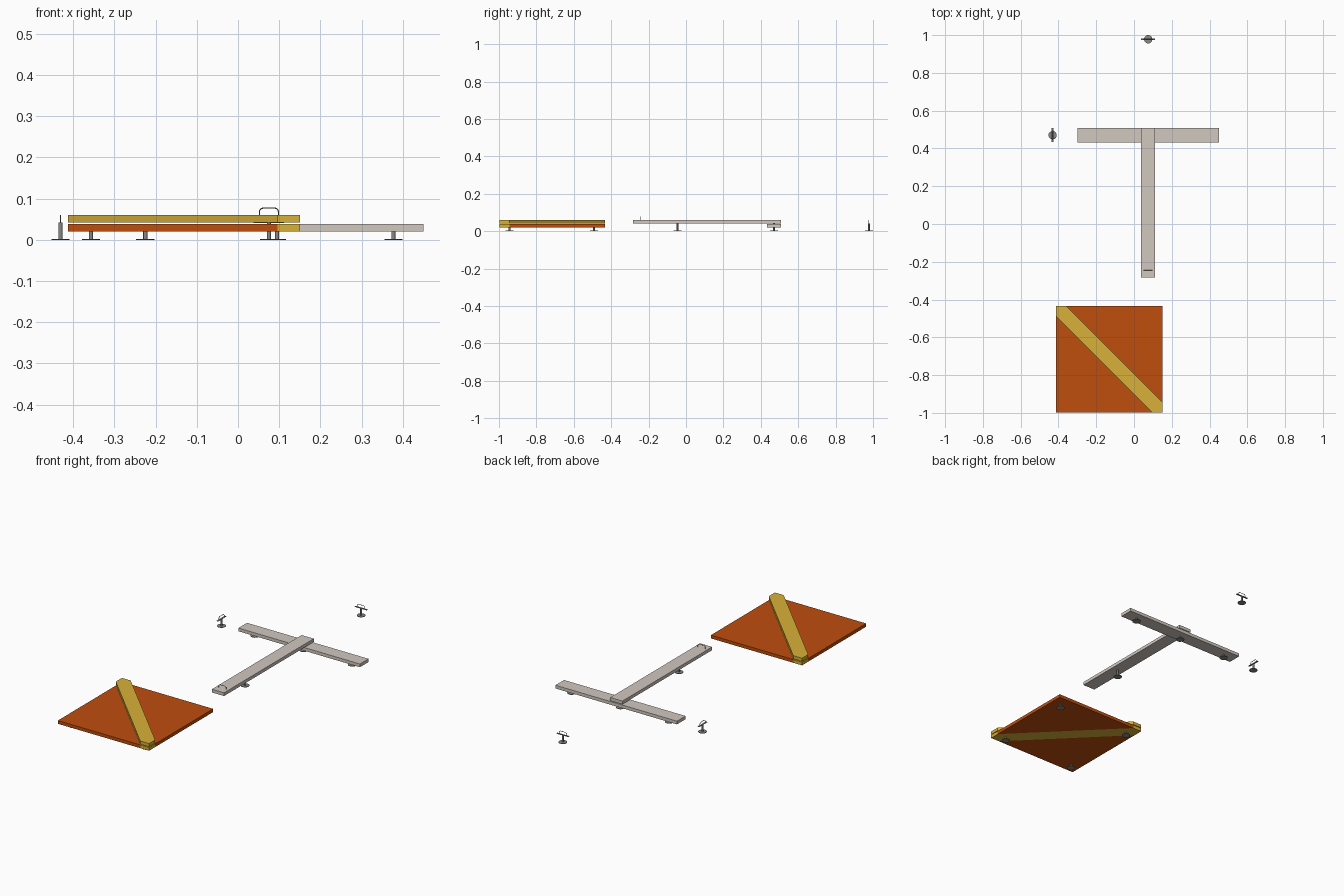
import bpy, bmesh
from math import sin, cos, pi

if "Cube" in bpy.data.objects:
    bpy.data.objects.remove(bpy.data.objects["Cube"])


def material(name, rgb):
    m = bpy.data.materials.new(name)
    m.diffuse_color = (*rgb, 1)
    m.use_nodes = True
    m.node_tree.nodes["Principled BSDF"].inputs["Base Color"].default_value = m.diffuse_color
    return m


ORANGE = material("orange_paint", (0.52, 0.075, 0.004))
YELLOW = material("yellow_paint", (0.69, 0.44, 0.04))
PALE = material("pale_wood", (0.64, 0.58, 0.53))
STEEL = material("steel", (0.25, 0.25, 0.24))


def slab(name, outline, z0, z1, mat):
    """Extrude a flat outline from z0 to z1."""
    bm = bmesh.new()
    base = bm.faces.new([bm.verts.new((x, y, z0)) for x, y in outline])
    top = bmesh.ops.extrude_face_region(bm, geom=[base])["geom"]
    for v in top:
        if isinstance(v, bmesh.types.BMVert):
            v.co.z = z1
    bmesh.ops.recalc_face_normals(bm, faces=bm.faces)
    me = bpy.data.meshes.new(name)
    bm.to_mesh(me)
    bm.free()
    me.materials.append(mat)
    ob = bpy.data.objects.new(name, me)
    bpy.context.collection.objects.link(ob)
    return ob


def rect(x0, x1, y0, y1):
    return [(x0, y0), (x1, y0), (x1, y1), (x0, y1)]


def cylinder(name, x, y, r, z0, z1):
    bpy.ops.mesh.primitive_cylinder_add(vertices=24, radius=r, depth=z1 - z0,
                                        location=(x, y, (z0 + z1) / 2))
    ob = bpy.context.object
    ob.name = name
    ob.data.materials.append(STEEL)
    bpy.ops.object.shade_smooth_by_angle()


def leg(name, x, y, h):
    cylinder(name + "_foot_disc", x, y, 0.022, 0, 0.0025)
    cylinder(name + "_post", x, y, 0.005, 0.0025, h)


def loop(name, x, y, z, along_x=True):
    """Rounded wire loop standing on height z."""
    w, h, r = 0.023, 0.0165, 0.009
    pts = [(-w, 0)]
    pts += [(-w + r - r * cos(a), h - r + r * sin(a)) for a in [i * pi / 12 for i in range(7)]]
    pts += [(-u, v) for u, v in reversed(pts)]
    cu = bpy.data.curves.new(name, "CURVE")
    cu.dimensions = "3D"
    cu.bevel_depth = 0.0014
    cu.bevel_resolution = 2
    cu.use_fill_caps = True
    sp = cu.splines.new("POLY")
    sp.points.add(len(pts) - 1)
    for p, (u, v) in zip(sp.points, pts):
        p.co = (u, 0, v, 1)
    cu.materials.append(STEEL)
    ob = bpy.data.objects.new(name, cu)
    ob.location = (x, y, z)
    ob.rotation_euler.z = 0 if along_x else pi / 2
    bpy.context.collection.objects.link(ob)


LOW, LOW_TOP, HIGH, HIGH_TOP = 0.0205, 0.0385, 0.0425, 0.0605

# Square platform: two triangles split by a diagonal strip
X0, X1, Y0, Y1, C = -0.413, 0.15, -0.998, -0.433, 0.054
strip = [(X0, Y1), (X0, Y1 - C), (X1 - C, Y0), (X1, Y0), (X1, Y0 + C), (X0 + C, Y1)]
slab("platform_left_triangle", [(X0, Y0), (X1 - C, Y0), (X0, Y1 - C)], LOW, LOW_TOP, ORANGE)
slab("platform_right_triangle", [(X1, Y1), (X0 + C, Y1), (X1, Y0 + C)], LOW, LOW_TOP, ORANGE)
slab("platform_diagonal_strip", strip, LOW, LOW_TOP, YELLOW)
slab("raised_diagonal_plank", strip, HIGH, HIGH_TOP, YELLOW)
for i, (x, y) in enumerate(rect(-0.357, 0.095, -0.943, -0.492)):
    leg(f"platform_leg_{i + 1}", x, y, LOW)

# T-shaped pair of planks
slab("cross_plank", rect(-0.30, 0.45, 0.432, 0.508), LOW, LOW_TOP, PALE)
slab("long_plank", rect(0.037, 0.112, -0.283, 0.508), HIGH, HIGH_TOP, PALE)
for i, x in enumerate((-0.225, 0.075, 0.377)):
    leg(f"cross_plank_leg_{i + 1}", x, 0.47, LOW)
leg("long_plank_leg", 0.075, -0.045, HIGH)
loop("long_plank_wire_loop", 0.075, -0.244, HIGH_TOP)

# Free-standing posts with a flat bar and wire loop
for name, x, y, along_x in (("left_stand", -0.431, 0.47, False), ("back_stand", 0.075, 0.978, True)):
    leg(name, x, y, 0.0405)
    a, b = (0.037, 0.005) if along_x else (0.005, 0.037)
    slab(name + "_bar", rect(x - a, x + a, y - b, y + b), 0.0405, HIGH, STEEL)
    loop(name + "_wire_loop", x, y, HIGH, along_x)
